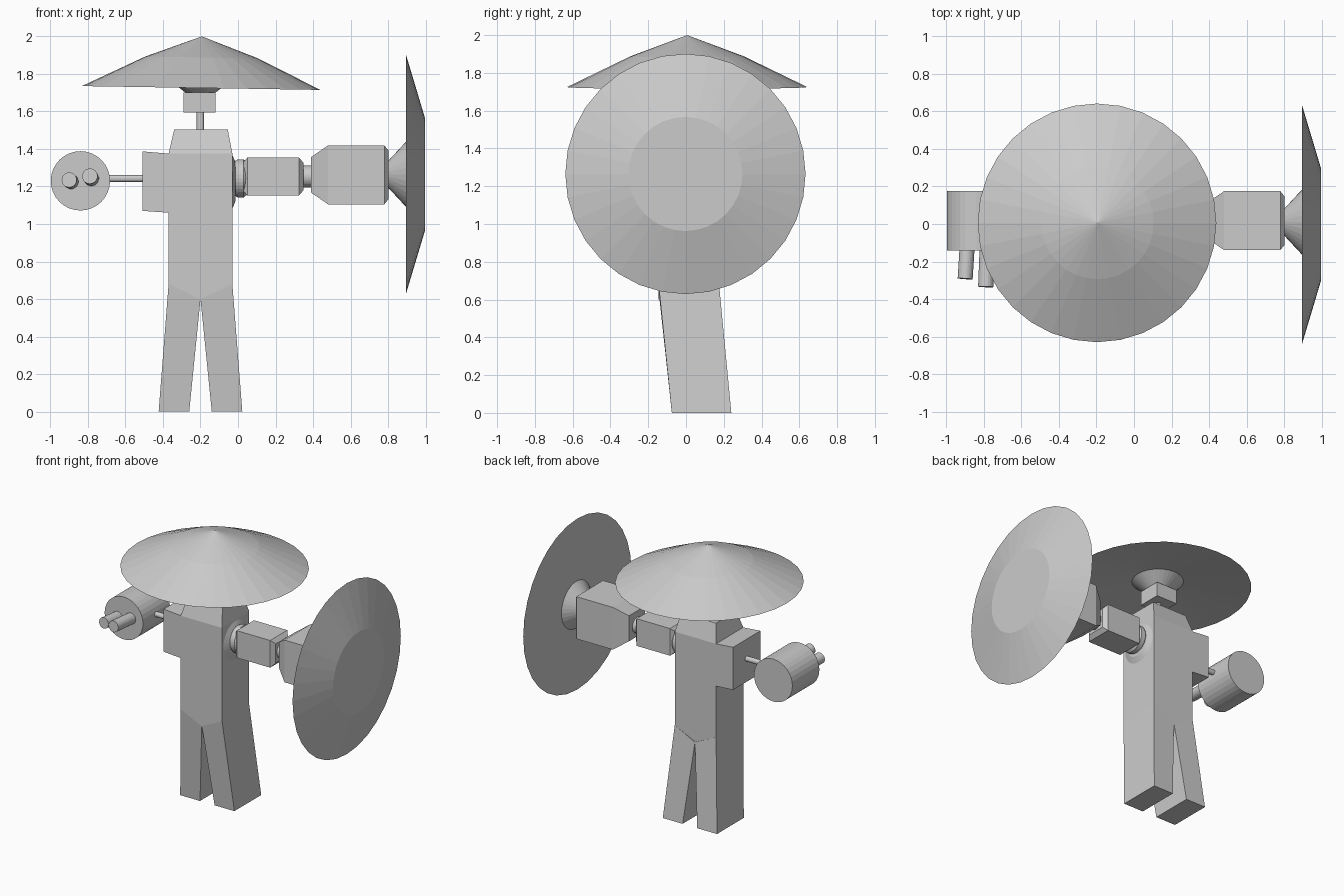
import bpy, bmesh, math
from mathutils import Vector

if "Cube" in bpy.data.objects:
    bpy.data.objects.remove(bpy.data.objects["Cube"])

grey = bpy.data.materials.new("light_grey")
grey.diffuse_color = (0.6, 0.6, 0.6, 1)
grey.use_nodes = True
grey.node_tree.nodes["Principled BSDF"].inputs["Base Color"].default_value = grey.diffuse_color


def finish(name, bm):
    bmesh.ops.recalc_face_normals(bm, faces=bm.faces)
    me = bpy.data.meshes.new(name)
    bm.to_mesh(me)
    bm.free()
    me.materials.append(grey)
    ob = bpy.data.objects.new(name, me)
    bpy.context.collection.objects.link(ob)
    return ob


def loft(name, start, direction, rings, n=32):
    """Closed rings (distance, radius) along a direction; n=4 gives square sections with half-width = radius."""
    d = Vector(direction).normalized()
    up = Vector((0, 0, 1)) if abs(d.z) < 0.9 else Vector((0, 1, 0))
    u = up.cross(d).normalized()
    v = d.cross(u)
    k, turn = (math.sqrt(2), math.pi / 4) if n == 4 else (1, 0)
    bm = bmesh.new()
    loops = []
    for t, r in rings:
        c = Vector(start) + d * t
        if r == 0:
            loops.append([bm.verts.new(c)])
        else:
            loops.append([bm.verts.new(c + k * r * (u * math.cos(a) + v * math.sin(a)))
                          for a in (turn + 2 * math.pi * i / n for i in range(n))])
    for a, b in zip(loops, loops[1:]):
        for i in range(n):
            j = (i + 1) % n
            if len(a) == 1:
                bm.faces.new((a[0], b[j], b[i]))
            elif len(b) == 1:
                bm.faces.new((a[i], a[j], b[0]))
            else:
                bm.faces.new((a[i], a[j], b[j], b[i]))
    for end in (loops[0], loops[-1]):
        if len(end) > 1:
            bm.faces.new(end)
    return finish(name, bm)


def rod(name, a, b, r, n=24):
    d = Vector(b) - Vector(a)
    return loft(name, a, d, [(0, r), (d.length, r)], n)


def slab(name, pts):
    """Front outline of (x, z, y_front, y_back) joined front to back."""
    bm = bmesh.new()
    f = [bm.verts.new((x, y0, z)) for x, z, y0, y1 in pts]
    b = [bm.verts.new((x, y1, z)) for x, z, y0, y1 in pts]
    bm.faces.new(f)
    bm.faces.new(b)
    for i in range(len(pts)):
        j = (i + 1) % len(pts)
        bm.faces.new((f[i], f[j], b[j], b[i]))
    return finish(name, bm)


Y0, Y1 = -0.145, 0.175   # body depth
MID = -0.20              # body centre line
YC = 0.015

# Body
slab("torso", [(x, z, Y0, Y1) for x, z in
               [(-0.37, 0.68), (MID, 0.6), (-0.03, 0.68), (-0.03, 1.375), (-0.37, 1.375)]])
slab("shoulder_slope", [(-0.37, 1.375, Y0, Y1), (-0.03, 1.375, Y0, Y1),
                        (-0.055, 1.505, Y0 + 0.04, Y1 - 0.04), (-0.34, 1.505, Y0 + 0.04, Y1 - 0.04)])
for side, s in (("left", -1), ("right", 1)):
    slab(side + "_leg", [(MID + s * 0.06, 0, -0.075, 0.24), (MID + s * 0.223, 0, -0.075, 0.24),
                         (MID + s * 0.17, 0.68, Y0, Y1), (MID, 0.6, Y0 + 0.005, Y1 + 0.005)])

# Neck and wide hat
rod("neck_post", (MID, YC, 1.49), (MID, YC, 1.6), 0.02, 16)
loft("neck_block", (MID - 0.005, YC, 1.595), (0, 0, 1), [(0, 0.085), (0.105, 0.085)], 4)
loft("hat_mount", (MID, 0.008, 1.70), (0, 0, 1), [(0, 0.08), (0.075, 0.175)])
loft("hat", (-0.197, 0.006, 1.725), (0.016, 0, 1),
     [(0.05, 0.17), (0, 0.636), (0.163, 0.30), (0.275, 0)])

# Gun arm
slab("gun_shoulder", [(x, z, Y0, Y1) for x, z in
                      [(-0.51, 1.07), (-0.365, 1.06), (-0.365, 1.375), (-0.51, 1.387)]])
rod("gun_arm", (-0.70, YC, 1.242), (-0.50, YC, 1.242), 0.019, 16)
rod("gun_drum", (-0.84, 0.175, 1.23), (-0.84, -0.142, 1.23), 0.158, 32)
rod("outer_barrel", (-0.89, -0.13, 1.226), (-0.90, -0.292, 1.235), 0.04)
rod("inner_barrel", (-0.782, -0.13, 1.243), (-0.79, -0.335, 1.255), 0.041)

# Shield arm
X = (1, 0, 0)
loft("arm_socket", (-0.035, YC, 1.225), X, [(0, 0.155), (0.023, 0.10)])
loft("arm_joint", (-0.02, YC, 1.243), X, [(0, 0.09), (0.02, 0.102), (0.05, 0.102), (0.07, 0.085)])
loft("upper_arm", (0.03, YC, 1.253), X, [(0, 0.08), (0.02, 0.101), (0.295, 0.101), (0.32, 0.072)], 4)
loft("elbow", (0.34, YC, 1.253), X, [(0, 0.058), (0.06, 0.058)])
loft("forearm", (0.39, 0.018, 1.262), X,
     [(0, 0.095), (0.09, 0.157), (0.39, 0.157), (0.412, 0.13)], 4)
loft("shield_mount", (0.79, 0.01, 1.265), X, [(0, 0.06), (0.107, 0.175)])
loft("shield", (0.896, -0.003, 1.265), X, [(0, 0.636), (0.1, 0.302)])
